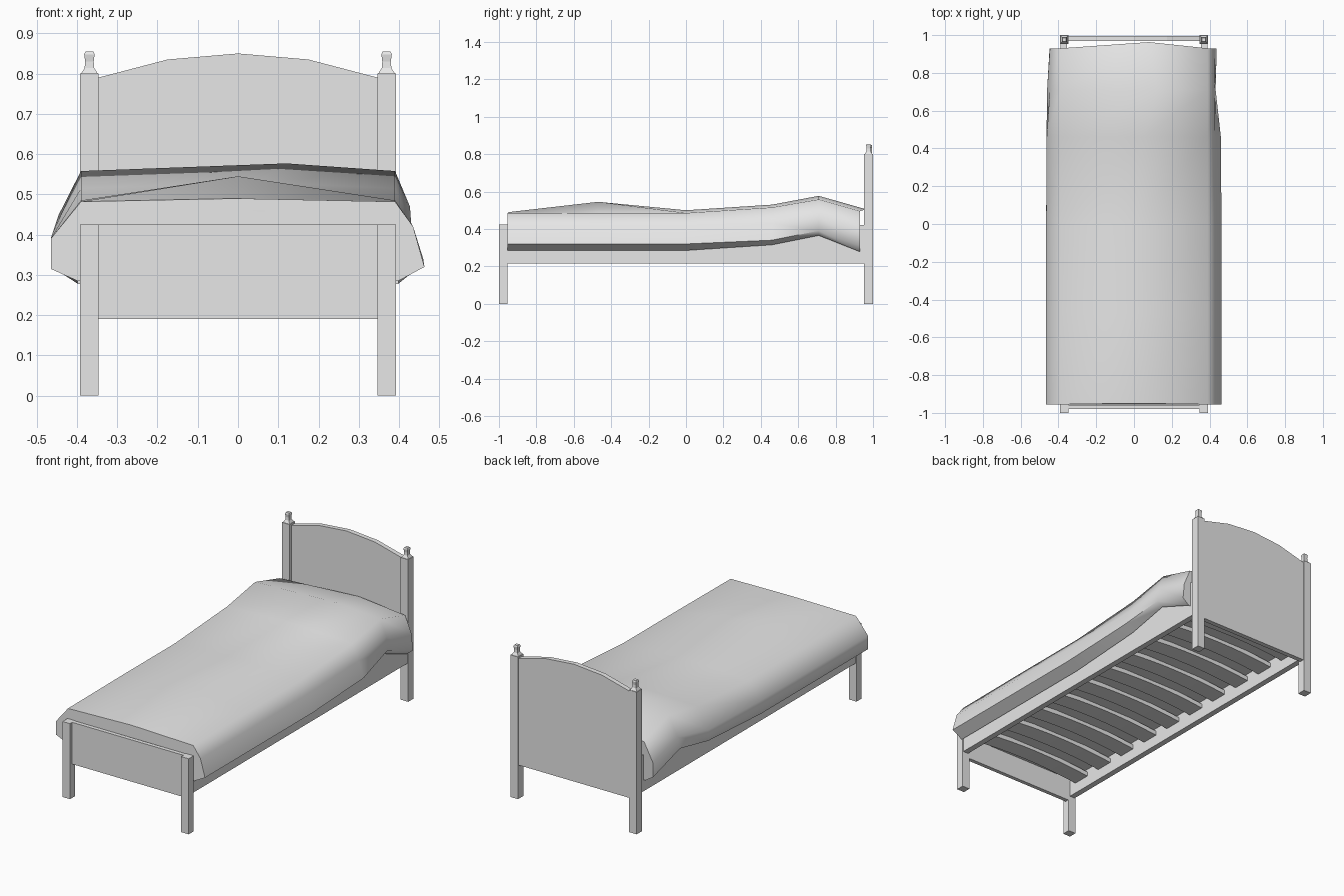
import bpy
import bmesh

cube = bpy.data.objects.get("Cube")
if cube:
    bpy.data.objects.remove(cube, do_unlink=True)

grey = bpy.data.materials.new("plain_grey")
grey.use_nodes = True
grey.diffuse_color = (0.8, 0.8, 0.8, 1)
grey.node_tree.nodes["Principled BSDF"].inputs["Base Color"].default_value = (0.8, 0.8, 0.8, 1)


def finish(name, bm, smooth_angle=None):
    bmesh.ops.recalc_face_normals(bm, faces=bm.faces)
    mesh = bpy.data.meshes.new(name)
    bm.to_mesh(mesh)
    bm.free()
    mesh.materials.append(grey)
    obj = bpy.data.objects.new(name, mesh)
    bpy.context.collection.objects.link(obj)
    if smooth_angle:
        bpy.ops.object.select_all(action='DESELECT')
        obj.select_set(True)
        bpy.context.view_layer.objects.active = obj
        bpy.ops.object.shade_smooth_by_angle(angle=smooth_angle)
    return obj


def loft(name, rings, smooth_angle=None, closed=True):
    """Skin a row of equal-length point rings and cap both ends."""
    bm = bmesh.new()
    rows = [[bm.verts.new(p) for p in ring] for ring in rings]
    n = len(rows[0])
    for a, b in zip(rows, rows[1:]):
        for i in range(n if closed else n - 1):
            j = (i + 1) % n
            bm.faces.new((a[i], a[j], b[j], b[i]))
    bm.faces.new(rows[0])
    bm.faces.new(rows[-1])
    return finish(name, bm, smooth_angle)


def slab(name, outline, y0, y1):
    """Extrude an x-z outline along y."""
    return loft(name, [[(x, y, z) for x, z in outline] for y in (y0, y1)])


def box(name, x0, x1, y0, y1, z0, z1):
    return slab(name, [(x0, z0), (x1, z0), (x1, z1), (x0, z1)], y0, y1)


# Posts, finials and side rails on both sides
for side, s in (("left", 1), ("right", -1)):
    inner, outer = sorted((s * 0.346, s * 0.393))
    box(f"foot_post_{side}", inner, outer, -1.0, -0.955, 0, 0.425)
    box(f"head_post_{side}", inner, outer, 0.952, 1.0, 0, 0.8)
    cx, cy = s * 0.369, 0.976
    profile = [(0.022, 0.798), (0.012, 0.814), (0.0105, 0.83), (0.013, 0.848), (0.010, 0.855)]
    loft(f"finial_{side}", [[(cx - r, cy - r, z), (cx + r, cy - r, z),
                             (cx + r, cy + r, z), (cx - r, cy + r, z)] for r, z in profile])
    r0, r1 = sorted((s * 0.355, s * 0.388))
    box(f"side_rail_{side}", r0, r1, -0.957, 0.955, 0.215, 0.42)

# Footboard and arched headboard
box("footboard", -0.347, 0.347, -0.98, -0.958, 0.19, 0.425)
arch = [(0.347, 0.79), (0.175, 0.835), (0, 0.85), (-0.175, 0.835), (-0.347, 0.79)]
slab("headboard", [(-0.347, 0.19), (0.347, 0.19)] + arch, 0.968, 0.995)

# Bowed slats
xs = [-0.355 + 0.71 * i / 8 for i in range(9)]
lower = [(x, 0.295 - 0.02 * (x / 0.355) ** 2) for x in xs]
slat_outline = lower + [(x, z + 0.025) for x, z in reversed(lower)]
for i in range(10):
    y = -0.86 + i * 0.19
    slab(f"slat_{i + 1}", slat_outline, y - 0.05, y + 0.05)

# Mattress
box("mattress", -0.354, 0.354, -0.95, 0.925, 0.315, 0.46)

# Draped blanket: y, ridge (x, y shift, z), edge z, hem z, then middle and low points per side
wide_l, wide_r = ((0.465, 0.39), (0.465, 0.315)), ((0.435, 0.42), (0.463, 0.32))
sections = [
    (-0.955, (0, 0.006, 0.49), 0.482, 0.285, wide_l, wide_r),
    (-0.47, (0, 0, 0.545), 0.485, 0.285, wide_l, wide_r),
    (0.0, (0, 0, 0.50), 0.485, 0.285, wide_l, wide_r),
    (0.46, (0.05, 0, 0.53), 0.515, 0.315, ((0.462, 0.40), (0.463, 0.34)), ((0.43, 0.43), (0.46, 0.34))),
    (0.71, (0.12, 0, 0.577), 0.558, 0.365, ((0.445, 0.45), (0.46, 0.39)), ((0.427, 0.47), (0.432, 0.39))),
    (0.93, (0.08, 0.033, 0.505), 0.495, 0.278, ((0.445, 0.39), (0.447, 0.31)), ((0.43, 0.40), (0.438, 0.31))),
]
rings = []
for y, (cx, dy, cz), edge, hem, neg, pos in sections:
    ring = [(-0.398, y, hem)] + [(-x, y, z) for x, z in reversed(neg)]
    ring += [(-0.39, y, edge), (cx, y + dy, cz), (0.39, y, edge)]
    ring += [(x, y, z) for x, z in pos] + [(0.398, y, hem)]
    rings.append(ring)
loft("blanket", rings, smooth_angle=1.2, closed=False)
